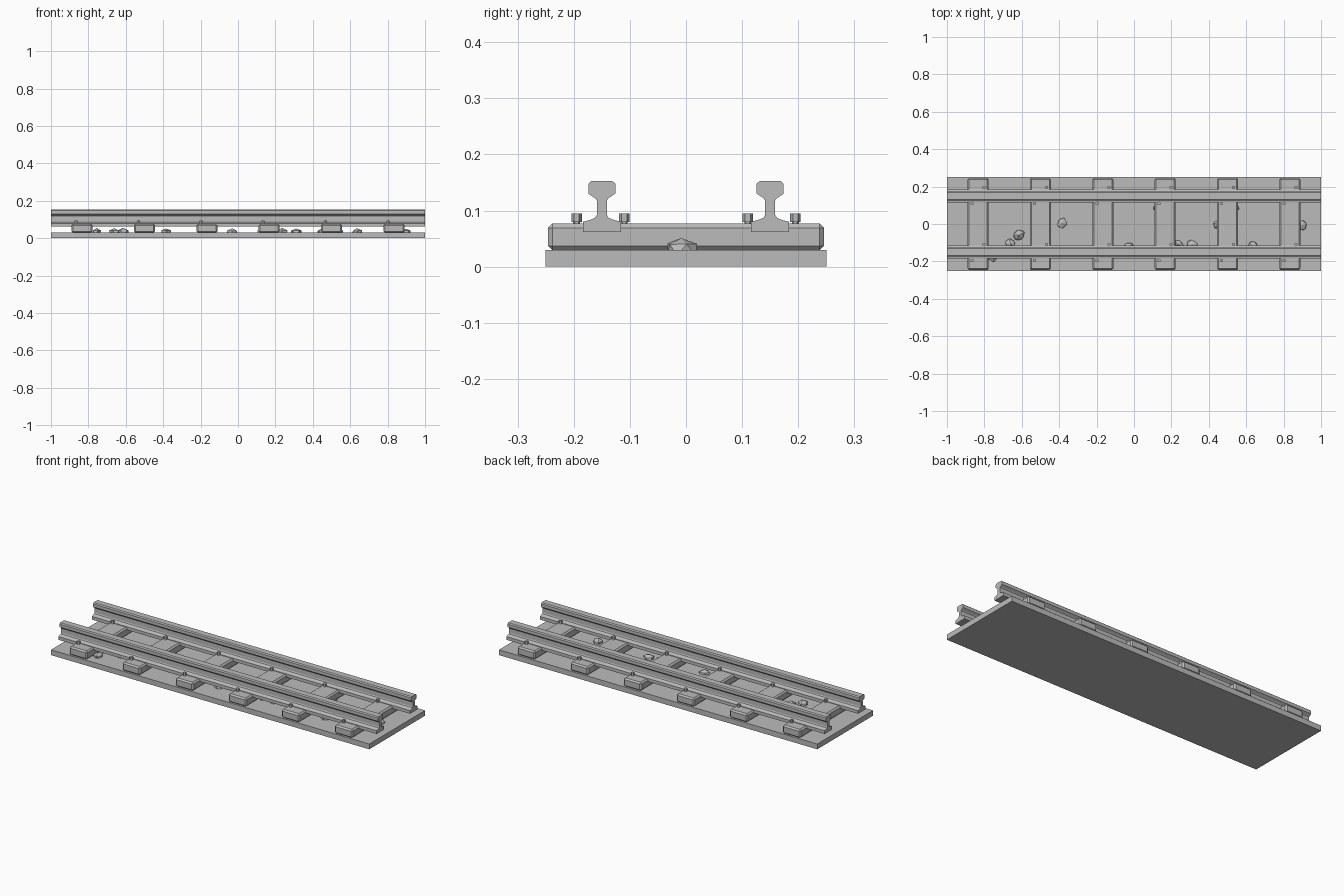
import bpy, bmesh, math, random
from mathutils import Matrix, Vector

cube = bpy.data.objects.get("Cube")
if cube:
    bpy.data.objects.remove(cube, do_unlink=True)
random.seed(4)

grey = bpy.data.materials.new("plain_grey")
grey.use_nodes = True
COLOUR = (0.5, 0.5, 0.5, 1)
grey.diffuse_color = COLOUR
grey.node_tree.nodes["Principled BSDF"].inputs["Base Color"].default_value = COLOUR


def finish(name, bm, location=(0, 0, 0)):
    bmesh.ops.recalc_face_normals(bm, faces=bm.faces)
    mesh = bpy.data.meshes.new(name)
    bm.to_mesh(mesh)
    bm.free()
    mesh.materials.append(grey)
    obj = bpy.data.objects.new(name, mesh)
    obj.location = location
    bpy.context.collection.objects.link(obj)
    return obj


def box(name, size, location, bevel=0):
    bm = bmesh.new()
    bmesh.ops.create_cube(bm, size=1, matrix=Matrix.Diagonal((*size, 1)))
    obj = finish(name, bm, location)
    if bevel:
        mod = obj.modifiers.new("chamfer", 'BEVEL')
        mod.width = bevel
        mod.segments = 1
    return obj


def rail(name, y):
    # Half outline from the foot up to the head, mirrored across the web
    half = [(0.034, 0.062), (0.034, 0.08), (0.022, 0.083), (0.012, 0.087),
            (0.009, 0.092), (0.009, 0.118), (0.012, 0.122), (0.024, 0.13),
            (0.024, 0.148), (0.018, 0.153)]
    outline = half + [(-w, z) for w, z in reversed(half)]
    bm = bmesh.new()
    face = bm.faces.new([bm.verts.new((-1, w, z)) for w, z in outline])
    end = bmesh.ops.extrude_face_region(bm, geom=[face])["geom"]
    bmesh.ops.translate(bm, vec=(2, 0, 0),
                        verts=[v for v in end if isinstance(v, bmesh.types.BMVert)])
    # The extrusion keeps the starting cap, so the rail is closed at both ends
    return finish(name, bm, (0, y, 0))


def bolt(name, x, y):
    bm = bmesh.new()
    for radius, low, high in ((0.006, 0.07, 0.082), (0.0095, 0.08, 0.095)):
        bmesh.ops.create_cone(bm, cap_ends=True, segments=6, radius1=radius,
                              radius2=radius, depth=high - low,
                              matrix=Matrix.Translation((0, 0, (low + high) / 2)))
    return finish(name, bm, (x, y, 0))


def stone(name, x, y, size):
    bm = bmesh.new()
    bmesh.ops.create_icosphere(bm, subdivisions=1, radius=1)
    for v in bm.verts:
        v.co *= random.uniform(0.85, 1.08)
    bmesh.ops.scale(bm, vec=Vector((size, size * 0.85, 0.024)), verts=bm.verts)
    bmesh.ops.rotate(bm, cent=(0, 0, 0), verts=bm.verts,
                     matrix=Matrix.Rotation(random.uniform(0, math.tau), 3, 'Z'))
    return finish(name, bm, (x, y, 0.03))


# Ground slab and the two rails
box("base_slab", (2, 0.5, 0.03), (0, 0, 0.015))
rail("front_rail", -0.15)
rail("back_rail", 0.15)

# Sleepers, each with four bolts staggered about the rails
for i in range(6):
    x = (i - 2.5) / 3
    box(f"sleeper_{i + 1}", (0.112, 0.492, 0.048), (x, 0, 0.053), 0.008)
    for j, (dx, y) in enumerate(((0.032, 0.195), (-0.032, 0.11),
                                 (0.032, -0.11), (-0.032, -0.195))):
        bolt(f"bolt_{i + 1}_{j + 1}", x + dx, y)

# Loose stones lying on the slab
stones = [(-0.385, 0.005, 0.034), (-0.615, -0.06, 0.036), (-0.66, -0.105, 0.034),
          (-0.03, -0.125, 0.034), (0.125, 0.085, 0.028), (0.235, -0.11, 0.034),
          (0.31, -0.11, 0.034), (0.45, -0.005, 0.034), (0.635, -0.12, 0.036),
          (0.9, -0.008, 0.032), (-0.755, -0.175, 0.032), (0.54, 0.085, 0.026)]
for i, (x, y, size) in enumerate(stones):
    stone(f"stone_{i + 1}", x, y, size)
